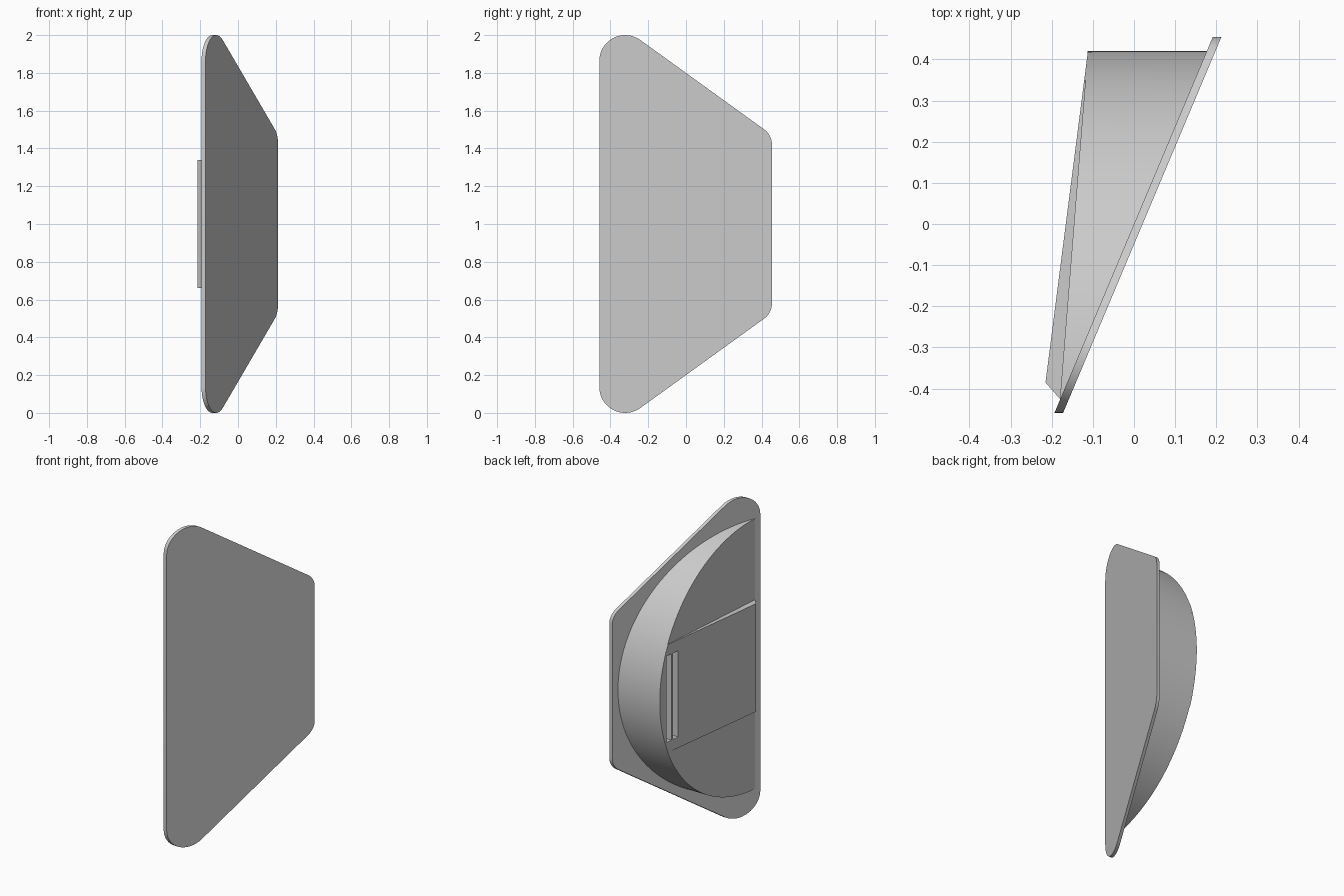
import bpy
import bmesh
from math import sin, cos, pi, radians, sqrt, asin

if "Cube" in bpy.data.objects:
    bpy.data.objects.remove(bpy.data.objects["Cube"])

grey = bpy.data.materials.new("light grey")
grey.use_nodes = True
grey.diffuse_color = (0.6, 0.6, 0.6, 1)
grey.node_tree.nodes["Principled BSDF"].inputs["Base Color"].default_value = (0.6, 0.6, 0.6, 1)

MID = 1.0            # height of the symmetry plane
EDGE = -0.425        # straight edge of the half disc
RADIUS = 0.845
PANEL = 0.338        # half height of the raised panel


# Sloping planes, each giving x for a depth y
def plate_inner(y):
    return 0.421 * y


def plate_outer(y):
    return plate_inner(y) + 0.021


def plate_core(y):
    return plate_inner(y) + 0.01


def cap(y):
    return -0.18 + 0.08 * (y - EDGE)


def under_cap(y):
    return cap(y) + 0.01


def panel_top(y):
    return -0.112 + 0.128 * (y - 0.42)


def arc(cy, cz, r, start, end, steps):
    return [(cy + r * cos(start + (end - start) * i / steps),
             cz + r * sin(start + (end - start) * i / steps)) for i in range(steps + 1)]


def prism(bm, outline, low, high):
    """Solid along x between two sloping planes, with a y-z outline."""
    a = [bm.verts.new((low(y), y, z)) for y, z in outline]
    b = [bm.verts.new((high(y), y, z)) for y, z in outline]
    bm.faces.new(a)
    bm.faces.new(b[::-1])
    for i in range(len(a)):
        j = (i + 1) % len(a)
        bm.faces.new((a[j], a[i], b[i], b[j]))


def finish(bm, name):
    bmesh.ops.recalc_face_normals(bm, faces=bm.faces[:])
    mesh = bpy.data.meshes.new(name)
    bm.to_mesh(mesh)
    bm.free()
    mesh.materials.append(grey)
    obj = bpy.data.objects.new(name, mesh)
    bpy.context.collection.objects.link(obj)
    return obj


# Slanted mounting plate with rounded corners
tilt = radians(54.1)
upper = arc(-0.322, 1.863, 0.137, pi, tilt, 16) + arc(0.355, 1.42, 0.1, tilt, 0, 8)
lower = [(y, 2 * MID - z) for y, z in reversed(upper)]
bm = bmesh.new()
prism(bm, upper + lower, plate_inner, plate_outer)
plate = finish(bm, "mounting_plate")

# Half disc wedge
bm = bmesh.new()
prism(bm, arc(EDGE, MID, RADIUS, pi / 2, -pi / 2, 96), cap, plate_core)
body = finish(bm, "half_disc_body")

# Raised panel ending on the disc rim, with a chamfered front end
half = asin(PANEL / RADIUS)
bm = bmesh.new()
outline = [(EDGE, MID + PANEL)] + arc(EDGE, MID, RADIUS, half, -half, 24) + [(EDGE, MID - PANEL)]
prism(bm, outline, panel_top, under_cap)
cut = bmesh.ops.bisect_plane(bm, geom=bm.verts[:] + bm.edges[:] + bm.faces[:],
                             plane_co=(-0.215, -0.385, MID), plane_no=(-0.04, -0.035, 0),
                             clear_outer=True)
bmesh.ops.holes_fill(bm, edges=[e for e in bm.edges if e.is_boundary])
panel = finish(bm, "raised_panel")

# Two upright slots cut through the panel into the body
bm = bmesh.new()
for y in (0.286, 0.342):
    near, far, h = y - 0.021, y + 0.021, 0.27
    prism(bm, [(near, MID - h), (far, MID - h), (far, MID + h), (near, MID + h)],
          lambda v: -0.3, lambda v: cap(v) + 0.05)
cutter = finish(bm, "slot_cutter")
cutter.hide_render = True
for obj in (body, panel):
    mod = obj.modifiers.new("slots", "BOOLEAN")
    mod.operation = "DIFFERENCE"
    mod.solver = "EXACT"
    mod.object = cutter
    bpy.context.view_layer.objects.active = obj
    bpy.ops.object.modifier_apply(modifier=mod.name)
bpy.data.objects.remove(cutter)

# Smooth curved rims, keep hard edges
for obj in bpy.context.selected_objects:
    obj.select_set(False)
for obj in (plate, body, panel):
    obj.select_set(True)
bpy.context.view_layer.objects.active = plate
bpy.ops.object.shade_smooth_by_angle(angle=radians(30))
